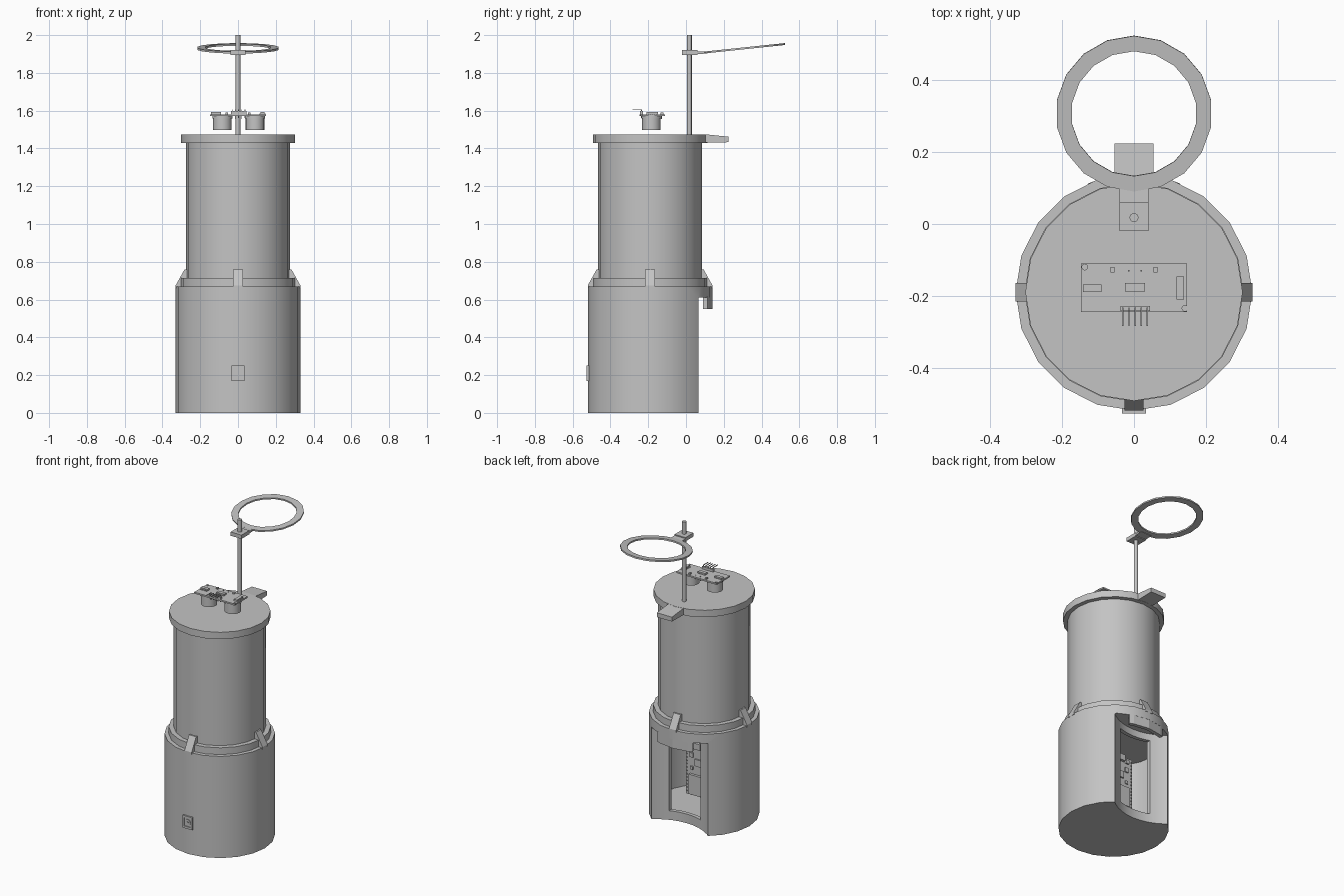
import bpy, bmesh, math
from mathutils import Matrix, Vector

if "Cube" in bpy.data.objects:
    bpy.data.objects.remove(bpy.data.objects["Cube"])

CY = -0.19                      # y of the main axis
gray = bpy.data.materials.new("light_gray")
gray.diffuse_color = (0.55, 0.55, 0.55, 1)
gray.use_nodes = True
gray.node_tree.nodes["Principled BSDF"].inputs["Base Color"].default_value = gray.diffuse_color


def ngon(cx, cy, r, n=20, start=0.0):
    return [(cx + r * math.cos(start + 2 * math.pi * i / n),
             cy + r * math.sin(start + 2 * math.pi * i / n)) for i in range(n)]


def prism(name, pts, z0, z1, matrix=None, smooth=False):
    """Extrude a closed outline along z, then move it by a matrix."""
    bm = bmesh.new()
    low = [bm.verts.new((x, y, z0)) for x, y in pts]
    top = [bm.verts.new((x, y, z1)) for x, y in pts]
    bm.faces.new(low[::-1])
    bm.faces.new(top)
    n = len(pts)
    for i in range(n):
        j = (i + 1) % n
        bm.faces.new((low[i], low[j], top[j], top[i]))
    if matrix is not None:
        bm.transform(matrix)
    bmesh.ops.recalc_face_normals(bm, faces=bm.faces)
    return finish(name, bm, smooth)


def finish(name, bm, smooth=False):
    me = bpy.data.meshes.new(name)
    bm.to_mesh(me)
    bm.free()
    me.materials.append(gray)
    ob = bpy.data.objects.new(name, me)
    bpy.context.collection.objects.link(ob)
    if smooth:
        shade(ob)
    return ob


def shade(ob):
    bpy.ops.object.select_all(action='DESELECT')
    ob.select_set(True)
    bpy.context.view_layer.objects.active = ob
    bpy.ops.object.shade_smooth_by_angle(angle=math.radians(30))


def cyl(name, cx, cy, r, z0, z1, n=20, smooth=True):
    return prism(name, ngon(cx, cy, r, n), z0, z1, smooth=smooth)


def box(name, x0, x1, y0, y1, z0, z1):
    return prism(name, [(x0, y0), (x1, y0), (x1, y1), (x0, y1)], z0, z1)


def cut(ob, cutter):
    """Subtract the cutter and delete it."""
    mod = ob.modifiers.new("cut", 'BOOLEAN')
    mod.operation = 'DIFFERENCE'
    mod.solver = 'EXACT'
    mod.object = cutter
    bpy.ops.object.select_all(action='DESELECT')
    bpy.context.view_layer.objects.active = ob
    ob.select_set(True)
    bpy.ops.object.modifier_apply(modifier=mod.name)
    bpy.data.objects.remove(cutter, do_unlink=True)


# maps outline (x, y) to world (y, z), extruded along x
SIDE = Matrix(((0, 0, 1, 0), (1, 0, 0, 0), (0, 1, 0, 0), (0, 0, 0, 1)))

# Lower housing: hollow drum with a concave bite and a window at the back
base = cyl("lower_housing", 0, CY, 0.33, 0, 0.67, smooth=False)
cavity = cyl("cavity_cutter", 0, CY, 0.30, 0.05, 0.61, smooth=False)
cut(cavity, cyl("wall_cutter", 0, 0.31, 0.345, -0.1, 0.8, 40, False))
cut(base, cavity)
cut(base, cyl("bite_cutter", 0, 0.31, 0.32, -0.1, 0.61, 40, False))
cut(base, box("window_cutter", -0.115, 0.115, -0.09, 0.2, 0.06, 0.565))
shade(base)

# Curved lip hanging over the bite
arc = [math.radians(90 + a) for a in (-23, -18, 0, 18, 23)]
lip = [(r * math.cos(a), CY + r * math.sin(a))
       for r, seq in ((0.329, arc), (0.305, arc[::-1])) for a in seq]
prism("back_lip", lip, 0.55, 0.615)

# Shoulder, upper drum and lid
cyl("shoulder_ring", 0, CY, 0.305, 0.66, 0.715)
cyl("upper_drum", 0, CY, 0.275, 0.70, 1.44)
cyl("lid", 0, CY, 0.303, 1.43, 1.475)
prism("lid_tab", [(0.06, 1.43), (0.225, 1.433), (0.225, 1.462), (0.11, 1.474), (0.06, 1.474)],
      -0.055, 0.055, SIDE)

# Four sloped latches around the shoulder
latch = [(0.26, 0.66), (0.33, 0.66), (0.33, 0.675), (0.283, 0.76), (0.26, 0.76)]
for i, nm in enumerate(("back", "left", "front", "right")):
    turn = Matrix.Translation((0, CY, 0)) @ Matrix.Rotation(i * math.pi / 2, 4, 'Z')
    prism(nm + "_latch", latch, -0.026, 0.026, turn @ SIDE)

# Power socket on the front
socket = box("power_socket", -0.034, 0.034, -0.528, -0.505, 0.168, 0.25)
cut(socket, box("socket_cutter", -0.024, 0.024, -0.6, -0.522, 0.182, 0.236))
FRONT = Matrix.Translation((0, 0, 0.209)) @ Matrix.Rotation(math.pi / 2, 4, 'X')
prism("socket_collar", ngon(0, 0, 0.02, 16), 0.51, 0.525, FRONT, True)
prism("socket_pin", ngon(0, 0, 0.006, 10), 0.51, 0.528, FRONT, True)

# Controller board inside the housing
box("controller_board", -0.09, 0.09, -0.137, -0.127, 0.13, 0.48)
box("radio_can", -0.058, 0.058, -0.127, -0.11, 0.14, 0.27)
box("board_chip", -0.022, 0.022, -0.127, -0.118, 0.33, 0.375)
box("usb_port", -0.025, 0.025, -0.127, -0.109, 0.445, 0.485)
for s in (-1, 1):
    box("board_button", s * 0.05 - 0.012, s * 0.05 + 0.012, -0.127, -0.117, 0.44, 0.465)
    box("board_part", s * 0.045 - 0.01, s * 0.045 + 0.01, -0.127, -0.12, 0.30, 0.32)
    box("board_regulator", s * 0.045 - 0.012, s * 0.045 + 0.012, -0.127, -0.119, 0.38, 0.41)
    box("pin_strip", s * 0.082 - 0.007, s * 0.082 + 0.007, -0.152, -0.137, 0.14, 0.47)
    for k in range(15):
        z = 0.15 + k * 0.022
        box("board_pin", s * 0.082 - 0.003, s * 0.082 + 0.003, -0.17, -0.121, z - 0.003, z + 0.003)

# Distance sensor above the lid
board = box("sensor_board", -0.148, 0.148, -0.245, -0.11, 1.571, 1.581)
for x, y in ((-0.137, -0.12), (0.142, -0.235)):
    cut(board, cyl("hole_cutter", x, y, 0.008, 1.5, 1.6, 12, False))
for x in (-0.083, 0.09):
    cyl("transducer", x, -0.183, 0.049, 1.498, 1.572, 24)
    cyl("transducer_rim", x, -0.183, 0.053, 1.558, 1.572, 24)
for x0, x1, y0, y1 in ((-0.142, -0.09, -0.19, -0.168), (-0.025, 0.03, -0.188, -0.165),
                       (0.118, 0.14, -0.21, -0.147)):
    box("sensor_chip", x0, x1, y0, y1, 1.58, 1.592)
    wide = x1 - x0 > y1 - y0
    for k in range(6):                       # chip legs
        t = (k + 0.5) / 6
        if wide:
            x = x0 + t * (x1 - x0)
            box("chip_leg", x - 0.002, x + 0.002, y0 - 0.007, y1 + 0.002, 1.58, 1.585)
        else:
            y = y0 + t * (y1 - y0)
            box("chip_leg", x0 - 0.005, x1 + 0.005, y - 0.002, y + 0.002, 1.58, 1.585)
for x in (-0.06, 0.06):
    box("sensor_part", x - 0.006, x + 0.006, -0.135, -0.12, 1.58, 1.59)
for x in (-0.015, 0.02):
    box("sensor_dot", x - 0.002, x + 0.002, -0.132, -0.128, 1.555, 1.586)
box("pin_header", -0.038, 0.044, -0.243, -0.228, 1.58, 1.597)
pin = [(-0.237, 1.56), (-0.233, 1.56), (-0.233, 1.607), (-0.284, 1.607), (-0.284, 1.603), (-0.237, 1.603)]
for k in range(5):
    x = -0.031 + k * 0.017
    prism("header_pin", pin, x - 0.002, x + 0.002, SIDE)

# Pole, clamp and tilted ring
cyl("pole", 0, 0.018, 0.0125, 1.46, 2.0, 16)
box("ring_clamp", -0.04, 0.04, -0.02, 0.062, 1.895, 1.92)
prism("ring_arm", [(0.05, 1.90), (0.115, 1.902), (0.115, 1.911), (0.05, 1.914)], -0.04, 0.04, SIDE)
bm = bmesh.new()
loops = [[bm.verts.new((x, y, z)) for x, y in ngon(0, 0, r, 18, math.pi / 2)]
         for r, z in ((0.175, -0.005), (0.218, -0.005), (0.218, 0.005), (0.175, 0.005))]
for a in range(4):
    p, q = loops[a], loops[(a + 1) % 4]
    for i in range(18):
        j = (i + 1) % 18
        bm.faces.new((p[i], p[j], q[j], q[i]))
bm.transform(Matrix.Translation((0, 0.308, 1.93)) @ Matrix.Rotation(math.radians(6), 4, 'X'))
bmesh.ops.recalc_face_normals(bm, faces=bm.faces)
finish("holder_ring", bm, True)
